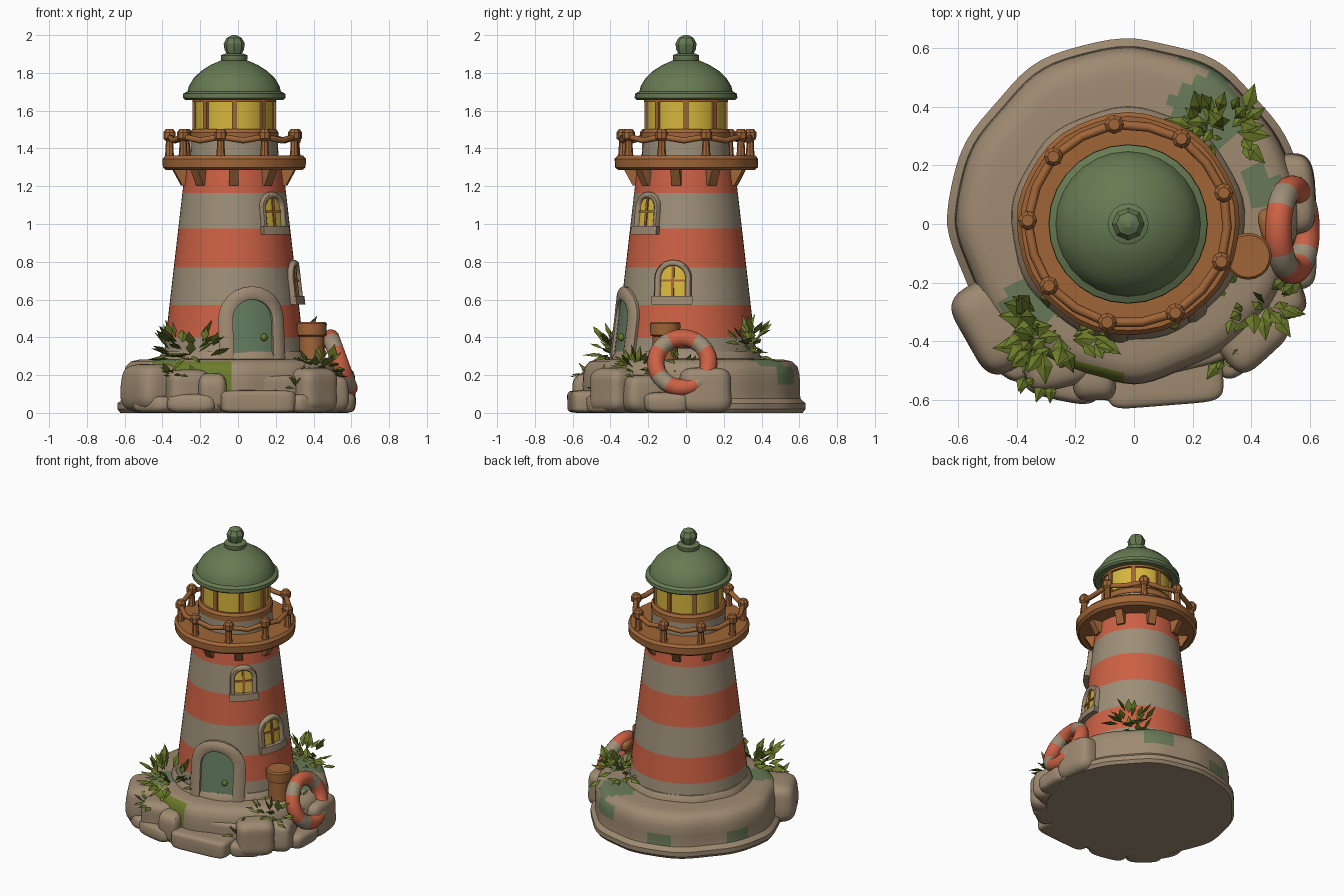
import bpy, bmesh, math, random
from mathutils import Vector, Matrix
from math import sin, cos, pi, radians

if "Cube" in bpy.data.objects:
    bpy.data.objects.remove(bpy.data.objects["Cube"])

CX = -0.02  # tower axis


def mat(name, r, g, b):
    lin = lambda c: ((c / 255 + 0.055) / 1.055) ** 2.4 if c > 10 else c / 3295
    m = bpy.data.materials.new(name)
    m.diffuse_color = (lin(r), lin(g), lin(b), 1)
    m.use_nodes = True
    m.node_tree.nodes["Principled BSDF"].inputs["Base Color"].default_value = m.diffuse_color
    return m


STONE = mat("stone", 158, 138, 113)
CREAM = mat("grey_plaster", 157, 143, 120)
RED = mat("coral_red", 204, 97, 68)
GREEN = mat("roof_green", 102, 122, 82)
DOOR = mat("door_green", 100, 124, 96)
WOOD = mat("wood", 160, 101, 55)
GLASS = mat("yellow_glass", 214, 182, 62)
LEAF = mat("leaf_olive", 107, 122, 42)
MOSS = mat("moss_green", 104, 122, 88)


def build(name, verts, faces, mats, rule=None, angle=35, recalc=True):
    me = bpy.data.meshes.new(name)
    me.from_pydata([tuple(v) for v in verts], [], faces)
    if recalc:
        bm = bmesh.new()
        bm.from_mesh(me)
        bmesh.ops.recalc_face_normals(bm, faces=bm.faces)
        bm.to_mesh(me)
        bm.free()
    for m in mats:
        me.materials.append(m)
    for p in me.polygons:
        p.use_smooth = True
        if rule:
            p.material_index = rule(p.center)
    me.set_sharp_from_angle(angle=radians(angle))
    ob = bpy.data.objects.new(name, me)
    bpy.context.collection.objects.link(ob)
    return ob


def lathe(name, prof, mats, segs=40, rule=None, cx=CX, scale=lambda a: 1, angle=35):
    n = len(prof)
    verts, faces = [], []
    for i in range(segs):
        a = 2 * pi * i / segs
        k = scale(a)
        verts += [(cx + r * k * cos(a), r * k * sin(a), z) for r, z in prof]
    for i in range(segs):
        j = (i + 1) % segs
        faces += [(i * n + k, j * n + k, j * n + k + 1, i * n + k + 1) for k in range(n - 1)]
    faces += [[i * n for i in range(segs)], [i * n + n - 1 for i in range(segs)]]
    return build(name, verts, faces, mats, rule, angle)


def rock(name, x, y, z0, z1, sx, sy, rot=0, power=0.5, m=STONE, seed=0, wob=0.04):
    # rounded block: a sphere squared off by a power
    rnd = random.Random(seed)
    bm = bmesh.new()
    bmesh.ops.create_icosphere(bm, subdivisions=4, radius=1)
    ph = [rnd.uniform(0, 6) for _ in range(3)]
    R = Matrix.Rotation(radians(rot), 3, 'Z')
    for v in bm.verts:
        c = [math.copysign(abs(q) ** power, q) for q in v.co]
        k = 1 + wob * (sin(3 * c[0] + ph[0]) + sin(3 * c[1] + ph[1]) + sin(4 * c[2] + ph[2])) / 2
        p = R @ Vector((c[0] * k * sx / 2, c[1] * k * sy / 2, 0))
        v.co = (x + p.x, y + p.y, max(0, (z0 + z1) / 2 + c[2] * (z1 - z0) / 2))
    me = bpy.data.meshes.new(name)
    bm.to_mesh(me)
    bm.free()
    me.materials.append(m)
    me.shade_smooth()
    ob = bpy.data.objects.new(name, me)
    bpy.context.collection.objects.link(ob)


# --- rocky base, mossy in patches and in the front crevices
def base_scale(a):
    return (1 - 0.11 * max(0, -sin(a)) - 0.07 * max(0, cos(a))
            + 0.008 * sin(7 * a) + 0.006 * sin(12 * a + 1))


PATCH = [(0.25, 0.38, 0.28, 0.13, 0.05), (0.42, 0.13, 0.28, 0.07, 0.05), (-0.35, -0.27, 0.28, 0.1, 0.05),
         (-0.2, 0.6, 0.11, 0.09, 0.03), (0.25, 0.56, 0.2, 0.09, 0.03), (-0.56, 0.25, 0.1, 0.08, 0.03)]


def base_rule(c):
    for x, y, z, r, h in PATCH:
        if math.hypot(c.x - x, c.y - y) < r and abs(c.z - z) < h:
            return 1
    a = math.degrees(math.atan2(c.y, c.x))
    return 2 if -145 < a < -95 and 0.05 < c.z < 0.27 else 0


lathe("rock_base", [(0.62, 0), (0.635, 0.02), (0.635, 0.05), (0.608, 0.075), (0.604, 0.11), (0.606, 0.15),
                    (0.603, 0.2), (0.592, 0.245), (0.565, 0.272), (0.52, 0.282), (0.47, 0.284),
                    (0.43, 0.286), (0.36, 0.29)], [STONE, MOSS, LEAF], 96, base_rule, 0, base_scale)

for i, r in enumerate([(-0.43, -0.32, 0, 0.26, 0.32, 0.32, 30), (-0.27, -0.45, 0, 0.23, 0.24, 0.22, 15),
                       (-0.14, -0.49, 0, 0.21, 0.15, 0.22, 5), (-0.24, -0.52, 0, 0.1, 0.26, 0.16, -12),
                       (-0.43, -0.42, 0, 0.09, 0.24, 0.17, -40), (0.38, -0.36, 0, 0.24, 0.24, 0.24, 40),
                       (0.46, -0.23, 0, 0.2, 0.22, 0.22, 20), (0.53, 0.1, 0, 0.24, 0.18, 0.28, 5),
                       (0.53, -0.1, 0, 0.11, 0.19, 0.24, 0), (0.36, -0.43, 0, 0.1, 0.2, 0.14, 35)]):
    rock("front_rock_%d" % i, *r, seed=i)

# --- entrance steps
rock("step_top", 0.095, -0.33, 0, 0.275, 0.38, 0.2, 13, 0.25, seed=20, wob=0.015)
rock("step_middle", 0.11, -0.40, 0, 0.2, 0.39, 0.22, 13, 0.25, seed=21, wob=0.015)
rock("step_bottom", 0.1, -0.495, 0, 0.12, 0.4, 0.25, 5, 0.3, seed=22, wob=0.015)

# --- striped tower
tower_r = lambda z: 0.36 - (z - 0.42) * 0.115
cuts = [0.27, 0.4, 0.57, 0.77, 0.975, 1.165, 1.3]
lathe("tower", [(tower_r(z), z) for z in cuts], [CREAM, RED], 56,
      lambda c: sum(c.z > z for z in cuts[1:]) % 2)
lathe("tower_footing", [(0.4, 0.27), (0.395, 0.3), (0.376, 0.325), (0.3, 0.33)], [STONE], 56,
      scale=lambda a: 1 + 0.01 * sin(9 * a))


# --- door and windows, wrapped onto the tower wall
def wall(th, u, z, d):
    a = th + u / tower_r(z)
    r = tower_r(z) + d
    return (CX + r * sin(a), -r * cos(a), z)


def arch(w, z0, z1, n=12):
    h = w / 2
    arc = [(-h * cos(pi * i / n), z1 - h + h * sin(pi * i / n)) for i in range(n + 1)]
    return [(-h, z0)] + arc + [(h, z0)]


def arch_frame(name, th, wi, wo, z0, zi, zo, d):
    verts, faces = [], []
    pairs = list(zip(arch(wi, z0, zi), arch(wo, z0, zo)))
    sec = [(0, -0.03), (0, d * 0.7), (0.25, d), (0.75, d), (1, d * 0.6), (1, -0.03)]
    for p, q in pairs:
        verts += [wall(th, p[0] + (q[0] - p[0]) * t, p[1] + (q[1] - p[1]) * t, e) for t, e in sec]
    for i in range(len(pairs) - 1):
        for k in range(6):
            l = (k + 1) % 6
            faces.append((i * 6 + k, i * 6 + l, i * 6 + 6 + l, i * 6 + 6 + k))
    e = len(verts) - 6
    faces += [tuple(range(6)), tuple(range(e, e + 6))]
    build(name, verts, faces, [STONE], angle=50)


def arch_panel(name, th, w, z0, z1, m, d=0.007, n=14):
    verts = []
    for i in range(n + 1):
        u = -w / 2 * cos(pi * i / n)
        verts += [wall(th, u, z0, d), wall(th, u, z1 - w / 2 + math.sqrt(max(0, w * w / 4 - u * u)), d)]
    build(name, verts, [(2 * i, 2 * i + 2, 2 * i + 3, 2 * i + 1) for i in range(n)], [m], recalc=False)


def wall_bar(name, th, u0, u1, z0, z1, d, m):
    n, verts, faces = 5, [], []
    for i in range(n):
        u = u0 + (u1 - u0) * i / (n - 1)
        verts += [wall(th, u, z0, -0.02), wall(th, u, z0, d), wall(th, u, z1, d), wall(th, u, z1, -0.02)]
    for i in range(n - 1):
        faces += [(i * 4 + k, i * 4 + (k + 1) % 4, i * 4 + 4 + (k + 1) % 4, i * 4 + 4 + k) for k in range(4)]
    build(name, verts, faces + [(0, 1, 2, 3), (16, 17, 18, 19)], [m])


TD = radians(16)
arch_frame("door_frame", TD, 0.21, 0.36, 0.26, 0.6, 0.67, 0.03)
arch_panel("door", TD, 0.215, 0.26, 0.6, DOOR)
kx, ky, kz = wall(TD, 0.055, 0.4, 0.015)
rock("door_knob", kx, ky, kz - 0.02, kz + 0.02, 0.035, 0.035, 0, 1, LEAF)
for nm, deg, w, wo, z0, zi, zo in [("upper", 45, 0.11, 0.165, 0.985, 1.14, 1.17),
                                   ("lower", 78, 0.13, 0.195, 0.615, 0.78, 0.81)]:
    t = radians(deg)
    zm = z0 + (zi - z0) * 0.52
    arch_frame(nm + "_window_frame", t, w, wo, z0, zi, zo, 0.026)
    arch_panel(nm + "_window_glass", t, w + 0.005, z0, zi, GLASS)
    wall_bar(nm + "_window_upright", t, -0.007, 0.007, z0, zi, 0.014, WOOD)
    wall_bar(nm + "_window_crossbar", t, -w / 2, w / 2, zm - 0.006, zm + 0.006, 0.014, WOOD)
    wall_bar(nm + "_window_sill", t, -wo / 2 - 0.004, wo / 2 + 0.004, z0 - 0.04, z0 + 0.004, 0.035, STONE)

# --- balcony with brackets, posts and rail
lathe("balcony", [(0.25, 1.285), (0.36, 1.285), (0.378, 1.3), (0.38, 1.345), (0.365, 1.362), (0.2, 1.362)],
      [WOOD], 40, scale=lambda a: 1 + 0.006 * sin(9 * a))


def box(name, r0, r1, w, z0, z1, a, m, taper=1.0):
    # block set radially around the tower; taper shortens its lower outer edge
    verts = []
    for z, ro in ((z0, r0 + (r1 - r0) * taper), (z1, r1)):
        for r, s in ((r0, -1), (ro, -1), (ro, 1), (r0, 1)):
            verts.append((CX + r * cos(a) - s * w / 2 * sin(a), r * sin(a) + s * w / 2 * cos(a), z))
    build(name, verts, [(0, 1, 2, 3), (4, 5, 6, 7)] + [(k, (k + 1) % 4, 4 + (k + 1) % 4, 4 + k) for k in range(4)], [m])


rail = []
for i in range(9):
    a = radians(98 + 40 * i)
    x, y = CX + 0.343 * cos(a), 0.343 * sin(a)
    box("bracket_%d" % i, 0.24, 0.335, 0.05, 1.205, 1.3, a + 0.2, WOOD, 0.45)
    post = lathe("railing_post_%d" % i, [(0.026, 1.35), (0.022, 1.38), (0.019, 1.44), (0.032, 1.452),
                                         (0.033, 1.485), (0.02, 1.502)], [WOOD], 8, cx=0)
    post.location = (x, y, 0)
    b = a + radians(20)
    rail += [(x, y, 1.462), (CX + 0.338 * cos(b), 0.338 * sin(b), 1.442)]
cu = bpy.data.curves.new("balcony_rail", 'CURVE')
cu.dimensions = '3D'
cu.bevel_depth, cu.bevel_resolution = 0.016, 2
sp = cu.splines.new('POLY')
sp.points.add(len(rail) - 1)
for p, c in zip(sp.points, rail):
    p.co = (*c, 1)
sp.use_cyclic_u = True
cu.materials.append(WOOD)
bpy.context.collection.objects.link(bpy.data.objects.new("balcony_rail", cu))

# --- lantern room
lathe("lantern_base", [(0.235, 1.35), (0.23, 1.455)], [CREAM], 32)
lathe("lantern_sill", [(0.2, 1.45), (0.235, 1.45), (0.235, 1.485), (0.222, 1.502), (0.18, 1.502)], [WOOD], 32)
lathe("lantern_glass", [(0.208, 1.49), (0.208, 1.67)], [GLASS], 32)
lathe("lantern_top_ring", [(0.19, 1.645), (0.222, 1.645), (0.222, 1.68), (0.19, 1.68)], [WOOD], 32)
for i in range(8):
    box("lantern_upright_%d" % i, 0.195, 0.22, 0.026, 1.49, 1.66, i * pi / 4, WOOD)

# --- domed roof and finial
lathe("dome_roof", [(0.2, 1.66), (0.26, 1.657), (0.272, 1.668), (0.27, 1.69), (0.247, 1.702), (0.24, 1.73),
                    (0.215, 1.772), (0.175, 1.81), (0.125, 1.842), (0.07, 1.866), (0.02, 1.87)],
      [GREEN], 28, angle=40)
lathe("finial_collar", [(0.06, 1.85), (0.07, 1.872), (0.07, 1.893), (0.045, 1.903)], [GREEN], 16)
lathe("finial_knob", [(0.035, 1.89), (0.052, 1.925), (0.056, 1.955), (0.04, 1.985), (0.012, 2.0)],
      [GREEN], 8, angle=30)

# --- mooring bollard and rope end
lathe("bollard", [(0.068, 0.18), (0.066, 0.405), (0.079, 0.412), (0.08, 0.472), (0.072, 0.482), (0.01, 0.48)],
      [WOOD], 20, cx=0).location = (0.39, -0.11, 0)
rock("rope_end", 0.465, -0.01, 0.34, 0.41, 0.075, 0.13, 15, 0.8, WOOD, 5)

# --- leaning lifebuoy in eight bands
bpy.ops.mesh.primitive_torus_add(major_radius=0.14, minor_radius=0.046, major_segments=48, minor_segments=14,
                                 location=(0.54, -0.02, 0.265), rotation=(0, radians(70), 0))
buoy = bpy.context.object
buoy.name = "lifebuoy"
for m in (RED, CREAM):
    buoy.data.materials.append(m)
for p in buoy.data.polygons:
    p.use_smooth = True
    p.material_index = int((math.degrees(math.atan2(p.center.y, p.center.x)) + 390) % 90 >= 58)


# --- leafy plants
def plant(name, c, ext, n, size, seed):
    rnd = random.Random(seed)
    verts, faces = [], []
    for _ in range(n):
        o = Vector([rnd.uniform(-1, 1) for _ in range(3)])
        b = Vector(c) + Vector([o[k] * ext[k] for k in range(3)])
        d = (o + Vector((rnd.uniform(-.6, .6), rnd.uniform(-.6, .6), rnd.uniform(-.1, .8)))).normalized()
        s = d.cross(Vector((0.1, 0.2, 1))).normalized()
        u = s.cross(d)
        L = size * rnd.uniform(0.7, 1.2)
        m = b + d * L * 0.45
        k = len(verts)
        verts += [b, m + s * L * 0.27, b + d * L, m - s * L * 0.27, m + u * L * 0.14, m - u * L * 0.04]
        for i in range(4):
            j = (i + 1) % 4
            faces += [(k + i, k + j, k + 4), (k + j, k + i, k + 5)]
    build(name, verts, faces, [LEAF], angle=20, recalc=False)


plant("front_left_plant", (-0.25, -0.36, 0.33), (0.12, 0.09, 0.07), 55, 0.11, 1)
plant("back_right_plant", (0.29, 0.33, 0.36), (0.1, 0.06, 0.07), 36, 0.1, 2)
plant("front_right_plant", (0.43, -0.26, 0.24), (0.09, 0.05, 0.04), 34, 0.09, 3)
plant("step_side_plant", (0.31, -0.45, 0.14), (0.03, 0.02, 0.05), 12, 0.07, 4)
plant("lifebuoy_plant", (0.48, -0.02, 0.25), (0.04, 0.05, 0.04), 10, 0.07, 5)
plant("trailing_plant", (-0.11, -0.56, 0.09), (0.03, 0.02, 0.06), 10, 0.05, 6)
plant("crevice_plant", (-0.31, -0.49, 0.2), (0.08, 0.05, 0.03), 14, 0.07, 7)
